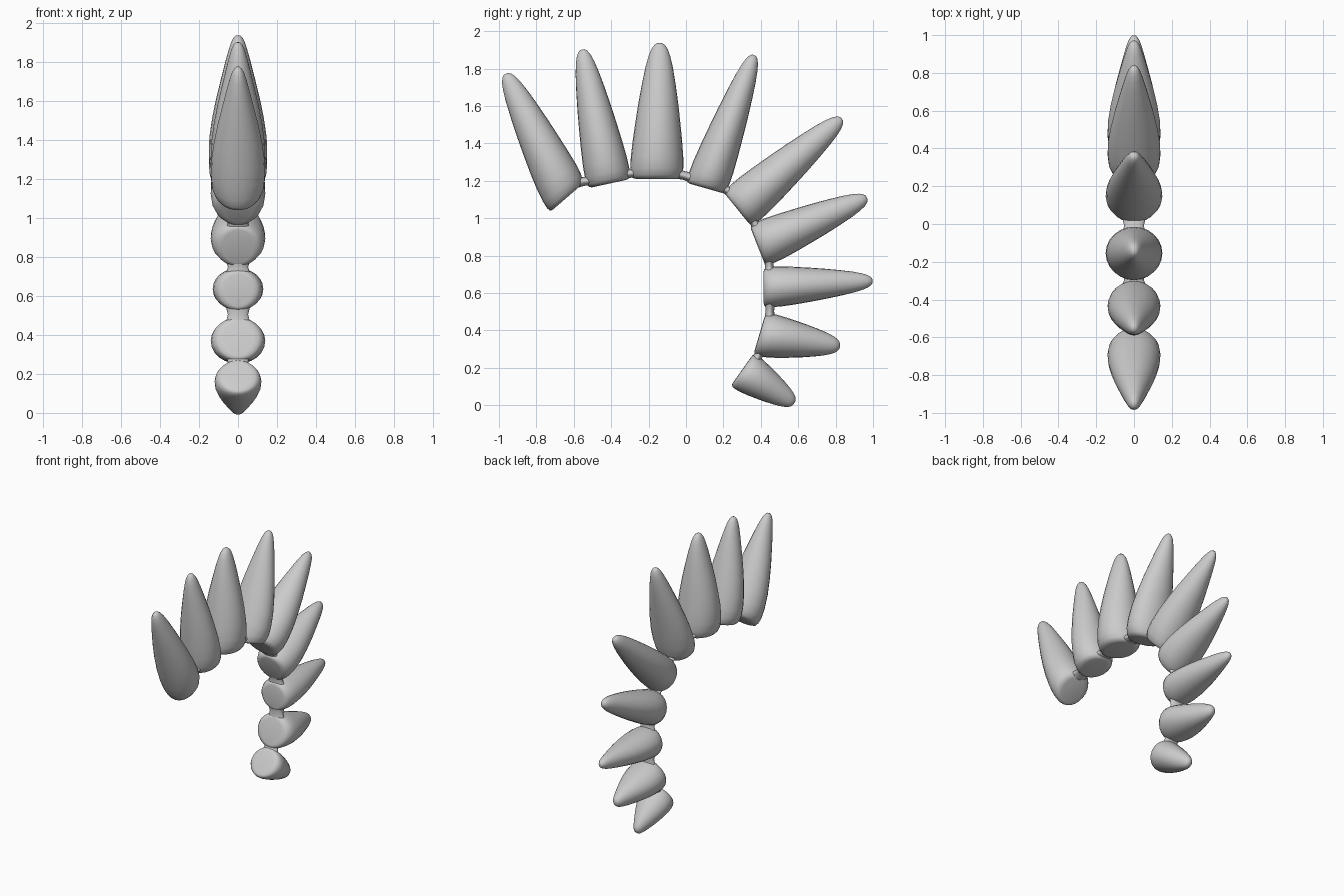
import bpy, bmesh, math
from mathutils import Vector

if "Cube" in bpy.data.objects:
    bpy.data.objects.remove(bpy.data.objects["Cube"])

# Spikes in the side plane: base corner A, base corner B, tip (y, z), half width in x
SPIKES = [
    ((-0.73, 1.03), (-0.545, 1.19), (-0.965, 1.775), 0.14),
    ((-0.525, 1.16), (-0.295, 1.21), (-0.555, 1.905), 0.14),
    ((-0.295, 1.21), (-0.02, 1.21), (-0.14, 1.94), 0.15),
    ((0.0, 1.19), (0.21, 1.13), (0.365, 1.875), 0.15),
    ((0.2, 1.14), (0.35, 0.955), (0.835, 1.535), 0.14),
    ((0.34, 0.96), (0.425, 0.745), (0.97, 1.11), 0.14),
    ((0.415, 0.735), (0.415, 0.525), (1.0, 0.665), 0.13),
    ((0.425, 0.49), (0.36, 0.27), (0.825, 0.315), 0.14),
    ((0.36, 0.275), (0.24, 0.105), (0.58, 0.01), 0.12),
]
# Taper along a spike: position, side scale, front scale
TAPER = [(0, 0.8, 0.55), (0.006, 0.93, 0.75), (0.03, 1.0, 0.86), (0.08, 1.03, 0.96),
         (0.16, 1.02, 1.0), (0.28, 0.96, 0.98), (0.42, 0.87, 0.88),
         (0.56, 0.77, 0.74), (0.7, 0.65, 0.57), (0.82, 0.53, 0.42),
         (0.9, 0.42, 0.31), (0.95, 0.32, 0.23), (0.98, 0.21, 0.15), (0.995, 0.1, 0.07)]
SIDES = 24


def loft(name, rings):
    """Skin a list of (centre, side vector, half width in x) ellipses."""
    bm = bmesh.new()
    loops = []
    for c, side, w in rings:
        loops.append([bm.verts.new(c + side * math.cos(a) + Vector((w * math.sin(a), 0, 0)))
                      for a in (2 * math.pi * i / SIDES for i in range(SIDES))])
    for lo, hi in zip(loops, loops[1:]):
        for i in range(SIDES):
            j = (i + 1) % SIDES
            bm.faces.new((lo[i], lo[j], hi[j], hi[i]))
    bm.faces.new(loops[0])
    bm.faces.new(loops[-1])
    bmesh.ops.recalc_face_normals(bm, faces=bm.faces)
    mesh = bpy.data.meshes.new(name)
    bm.to_mesh(mesh)
    bm.free()
    obj = bpy.data.objects.new(name, mesh)
    bpy.context.collection.objects.link(obj)
    mesh.shade_smooth()


def side_point(p):
    return Vector((0, p[0], p[1]))


# Spikes: slanted base blending to a section square to the axis
roots = []
for n, (a, b, tip, width) in enumerate(SPIKES):
    a, b, tip = side_point(a), side_point(b), side_point(tip)
    mid, half = (a + b) / 2, (b - a) / 2
    axis = (tip - mid).normalized()
    square = Vector((0, axis.z, -axis.y))
    rings = []
    for t, s, w in TAPER:
        k = min(1, t / 0.3)
        direction = half.normalized().lerp(square, k).normalized()
        rings.append((mid.lerp(tip, t), direction * half.length * s, width * w))
    loft(f"spike_{n + 1}", rings)
    roots.append((a.lerp(b, 0.2) + axis * 0.035, b.lerp(a, 0.2) + axis * 0.035))

# Short flattened links joining neighbouring spikes
for n, (left, right) in enumerate(zip(roots, roots[1:])):
    p, q = left[1], right[0]
    d = (q - p).normalized()
    across = Vector((0, d.z, -d.y))
    rings = [(p.lerp(q, t), across * 0.023 * s, 0.052 * s)
             for t, s in ((0, 1.4), (0.25, 1.15), (0.5, 1), (0.75, 1.15), (1, 1.4))]
    loft(f"link_{n + 1}", rings)
